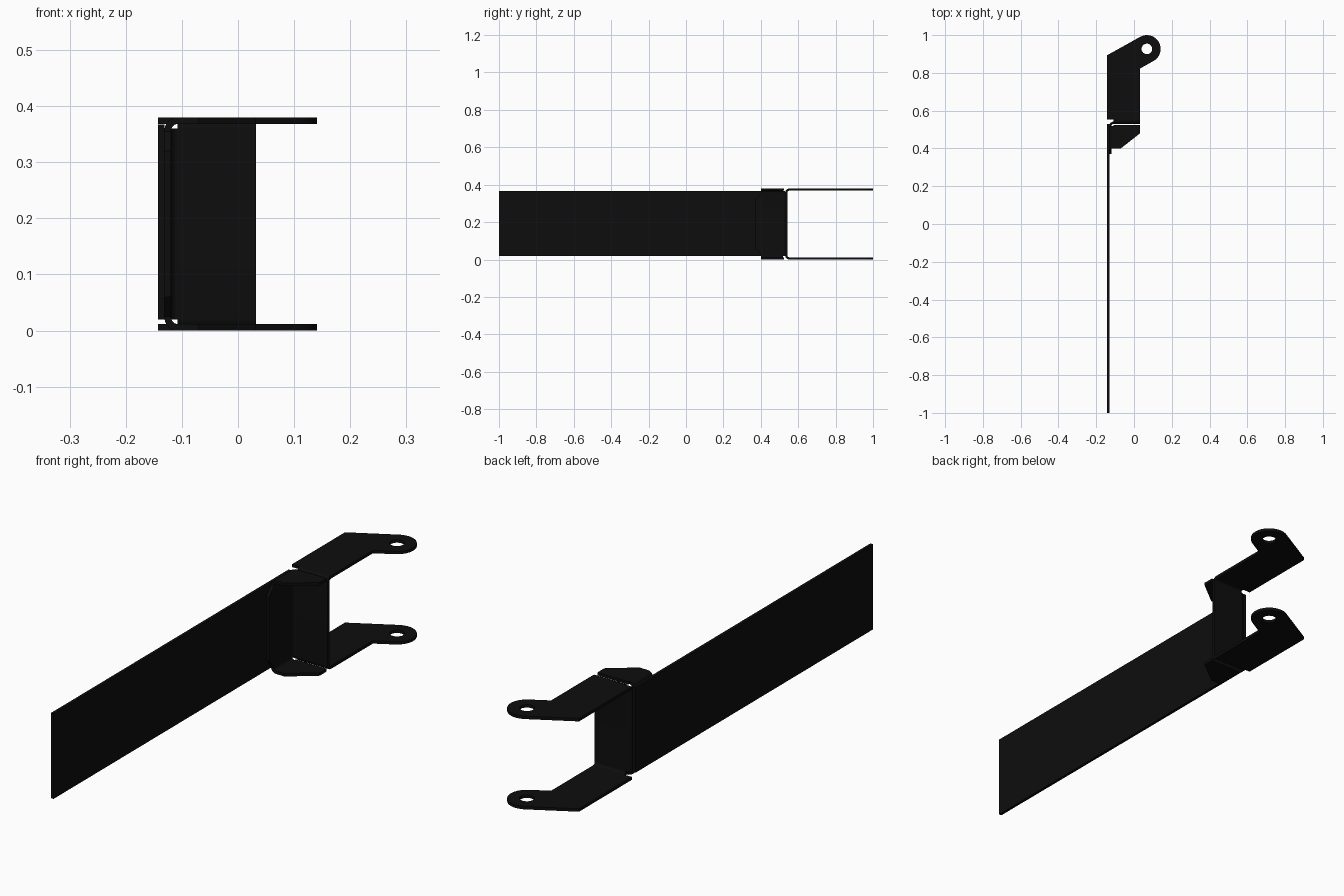
import bpy, bmesh
from math import sin, cos, radians, tau
from mathutils import Matrix

cube = bpy.data.objects.get("Cube")
if cube:
    bpy.data.objects.remove(cube, do_unlink=True)

T = 0.012            # sheet thickness
R = 0.011            # inner bend radius
H = 0.38             # overall height
LEFT, RIGHT = -0.143, 0.032
WALL = LEFT + T      # outer face of the inner wall
CROSS = 0.542        # rear face of the cross plate

mat = bpy.data.materials.new("black metal")
mat.use_nodes = True
black = (0.004, 0.004, 0.004, 1)
mat.diffuse_color = black
mat.node_tree.nodes["Principled BSDF"].inputs["Base Color"].default_value = black

# Columns: where the drawing's two axes and its normal point
PLANES = {
    "xy": Matrix(((1, 0, 0), (0, 1, 0), (0, 0, 1))),
    "yz": Matrix(((0, 0, 1), (1, 0, 0), (0, 1, 0))),
    "xz": Matrix(((1, 0, 0), (0, 0, -1), (0, 1, 0))),
}


def arc(cx, cy, r, start, end, n=8):
    angles = [radians(start + (end - start) * i / n) for i in range(n + 1)]
    return [(cx + r * cos(a), cy + r * sin(a)) for a in angles]


def sheet(name, plane, lo, hi, *loops):
    """Extrude flat outlines (later loops are holes) from lo to hi."""
    curve = bpy.data.curves.new(name, "CURVE")
    curve.dimensions = "2D"
    curve.fill_mode = "BOTH"
    curve.extrude = (hi - lo) / 2
    for loop in loops:
        spline = curve.splines.new("POLY")
        spline.points.add(len(loop) - 1)
        for p, (u, v) in zip(spline.points, loop):
            p.co = (u, v, 0, 1)
        spline.use_cyclic_u = True
    helper = bpy.data.objects.new(name + " outline", curve)
    bpy.context.collection.objects.link(helper)
    bpy.context.view_layer.update()
    mesh = bpy.data.meshes.new_from_object(
        helper.evaluated_get(bpy.context.evaluated_depsgraph_get()))
    bpy.data.objects.remove(helper, do_unlink=True)
    bpy.data.curves.remove(curve)

    # Stand the extrusion up in its plane and close its seams
    mid = (lo + hi) / 2 * (-1 if plane == "xz" else 1)
    bm = bmesh.new()
    bm.from_mesh(mesh)
    bmesh.ops.translate(bm, verts=bm.verts, vec=(0, 0, mid))
    bmesh.ops.transform(bm, verts=bm.verts, matrix=PLANES[plane].to_4x4())
    bmesh.ops.remove_doubles(bm, verts=bm.verts, dist=1e-5)
    bmesh.ops.recalc_face_normals(bm, faces=bm.faces)
    bm.to_mesh(mesh)
    bm.free()
    mesh.name = name
    mesh.materials.clear()
    mesh.materials.append(mat)
    obj = bpy.data.objects.new(name, mesh)
    bpy.context.collection.objects.link(obj)
    bpy.ops.object.select_all(action="DESELECT")
    obj.select_set(True)
    bpy.context.view_layer.objects.active = obj
    bpy.ops.object.shade_smooth_by_angle(angle=radians(35))
    return obj


def channel(u):
    """C-shaped bent section, its back at u and its lips towards +u."""
    c, big = u + R + T, R + T
    return (arc(c, H - big, big, 90, 180) + arc(c, big, big, 180, 270)
            + arc(c, big, R, 270, 180) + arc(c, H - big, R, 180, 90))


def rect(u0, u1, v0, v1):
    return [(u0, v0), (u1, v0), (u1, v1), (u0, v1)]


bend_x = WALL + R + T
bend_y = CROSS - R - T
arm_y = CROSS - T + R + T

# Long strip
sheet("long_strip", "yz", LEFT, WALL, rect(-1, 0.53, 0.02, 0.367))

# Inner wall with its tapered front lip and bent edges
sheet("wall_lip", "yz", WALL, WALL + T,
      [(0.37, 0.06), (0.40, 0.025), (0.40, H - 0.025), (0.37, H - 0.06)])
sheet("wall_channel", "xz", 0.40, bend_y, channel(WALL))

# Rounded corner joining wall and cross plate
sheet("corner_bend", "xy", 0.02, H - 0.02,
      arc(bend_x, bend_y, R + T, 180, 90) + arc(bend_x, bend_y, R, 90, 180))

# Cross plate with the roots of both arms
sheet("cross_plate", "yz", bend_x, RIGHT, channel(CROSS - T))

# Arms with round drilled ends, and the gusset flaps
eye_x, eye_y, eye_r = 0.068, 0.927, 0.073
arm = ([(RIGHT, arm_y), (RIGHT, 0.823)]
       + arc(eye_x, eye_y, eye_r, -60, 120, 24)
       + [(LEFT, 0.893), (LEFT, arm_y)])
hole = arc(eye_x, eye_y, 0.028, 0, 345, 23)
flap = [(bend_x, 0.40), (-0.07, 0.40), (RIGHT, 0.48),
        (RIGHT, 0.525), (bend_x, 0.525)]
for side, z in (("lower", 0), ("upper", H - T)):
    sheet(side + "_arm", "xy", z, z + T, arm, hole)
    sheet(side + "_flap", "xy", z, z + T, flap)
